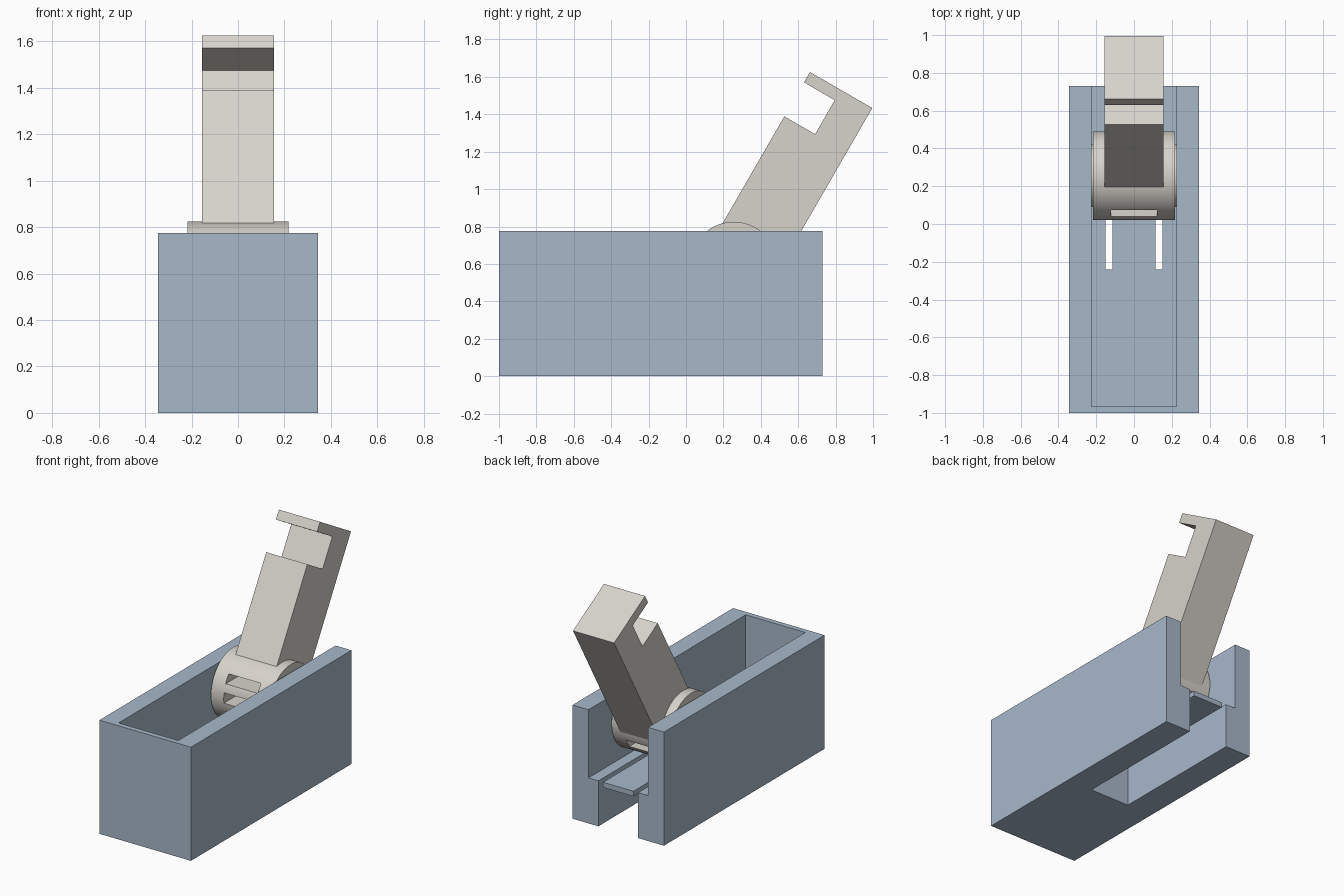
import bpy, bmesh, math
from mathutils import Matrix, Vector

default = bpy.data.objects.get("Cube")
if default:
    bpy.data.objects.remove(default)


def material(name, rgb):
    m = bpy.data.materials.new(name)
    m.use_nodes = True
    color = (*rgb, 1)
    m.diffuse_color = color
    m.node_tree.nodes["Principled BSDF"].inputs["Base Color"].default_value = color
    return m


BLUE = material("blue_grey", (0.39, 0.48, 0.59))
STONE = material("warm_grey", (0.68, 0.65, 0.60))


def finish(name, bm, mat):
    bmesh.ops.recalc_face_normals(bm, faces=bm.faces)
    mesh = bpy.data.meshes.new(name)
    bm.to_mesh(mesh)
    bm.free()
    mesh.materials.append(mat)
    obj = bpy.data.objects.new(name, mesh)
    bpy.context.collection.objects.link(obj)
    return obj


def box(name, half_width, y, z, mat):
    """Box centred on x, spanning the given y and z ranges."""
    bm = bmesh.new()
    bmesh.ops.create_cube(bm, size=1)
    bmesh.ops.scale(bm, vec=(2 * half_width, y[1] - y[0], z[1] - z[0]), verts=bm.verts)
    bmesh.ops.translate(bm, vec=(0, sum(y) / 2, sum(z) / 2), verts=bm.verts)
    return finish(name, bm, mat)


def cylinder(name, radius, half_width, center, mat):
    """Cylinder lying along x."""
    bm = bmesh.new()
    bmesh.ops.create_cone(bm, cap_ends=True, segments=64, radius1=radius,
                          radius2=radius, depth=2 * half_width,
                          matrix=Matrix.Translation(center) @ Matrix.Rotation(math.pi / 2, 4, "Y"))
    return finish(name, bm, mat)


def select(obj):
    bpy.ops.object.select_all(action="DESELECT")
    obj.select_set(True)
    bpy.context.view_layer.objects.active = obj


def cut(obj, cutter):
    select(obj)
    mod = obj.modifiers.new("cut", "BOOLEAN")
    mod.operation = "DIFFERENCE"
    mod.solver = "EXACT"
    mod.object = cutter
    bpy.ops.object.modifier_apply(modifier=mod.name)
    bpy.data.objects.remove(cutter)


# Housing: open trough with a slot through its floor
FLOOR, BACK, SLOT_START = 0.31, 0.73, -0.24
housing = box("housing", 0.345, (-1, BACK), (0, 0.775), BLUE)
cut(housing, box("cavity_cutter", 0.225, (-0.965, 1), (FLOOR, 1), BLUE))
cut(housing, box("slot_cutter", 0.15, (SLOT_START, 1), (-0.2, 0.5), BLUE))

# Thin spring tongue lying level with the floor
box("spring_tongue", 0.115, (SLOT_START, BACK), (FLOOR - 0.035, FLOOR), BLUE)

# Pivot drum with horizontal slots, and its axle
pivot = Vector((0, 0.255, 0.59))
drum = cylinder("pivot_drum", 0.235, 0.218, pivot, STONE)
for low, high in ((0.095, 0.15), (-0.03, 0.04), (-0.15, -0.095)):
    cut(drum, box("drum_slot_cutter", 0.122, (-0.2, 0.8),
                  (pivot.z + low, pivot.z + high), STONE))
axle = cylinder("axle", 0.165, 0.25, pivot, STONE)
cut(axle, box("axle_gap_cutter", 0.21, (-0.2, 0.8), (0.2, 1), STONE))
for obj in (drum, axle):
    select(obj)
    bpy.ops.object.shade_smooth_by_angle(angle=math.radians(30))

# Lever: hooked profile (across, along) leaning back over the pivot
profile = [(-0.165, 0.06), (-0.165, 0.827), (0.025, 0.827), (0.025, 1.037),
           (-0.165, 1.037), (-0.165, 1.101), (0.22, 1.101), (0.22, 0.045)]
bm = bmesh.new()
lean = Matrix.Translation(pivot) @ Matrix.Rotation(-math.radians(30), 4, "X")
face = bm.faces.new([bm.verts.new(lean @ Vector((-0.155, a, b))) for a, b in profile])
side = bmesh.ops.extrude_face_region(bm, geom=[face])["geom"]
bmesh.ops.translate(bm, vec=(0.31, 0, 0),
                    verts=[v for v in side if isinstance(v, bmesh.types.BMVert)])
finish("lever", bm, STONE)
